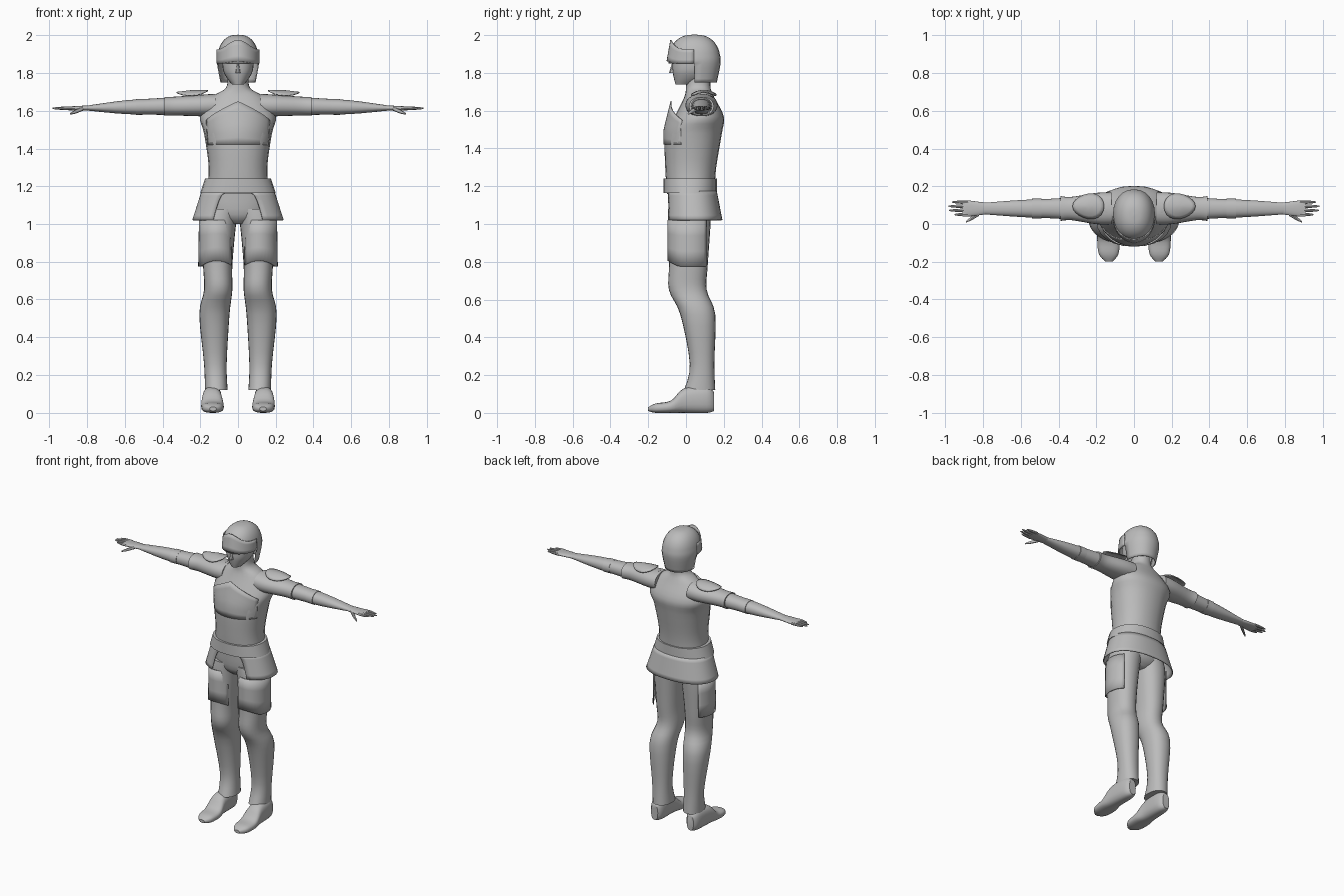
import bpy, bmesh
from math import sin, cos, pi, copysign, asin, radians

cube = bpy.data.objects.get("Cube")
if cube:
    bpy.data.objects.remove(cube, do_unlink=True)

grey = bpy.data.materials.new("plain grey")
grey.use_nodes = True
grey.diffuse_color = (0.5, 0.5, 0.5, 1)
shader = next(n for n in grey.node_tree.nodes if n.type == 'BSDF_PRINCIPLED')
shader.inputs["Base Color"].default_value = grey.diffuse_color


def finish(name, bm, mirror, thickness):
    bmesh.ops.remove_doubles(bm, verts=bm.verts, dist=0.0001)
    bmesh.ops.recalc_face_normals(bm, faces=bm.faces)
    mesh = bpy.data.meshes.new(name)
    bm.to_mesh(mesh)
    bm.free()
    mesh.materials.append(grey)
    obj = bpy.data.objects.new(name, mesh)
    bpy.context.collection.objects.link(obj)
    bpy.ops.object.select_all(action='DESELECT')
    obj.select_set(True)
    bpy.context.view_layer.objects.active = obj
    bpy.ops.object.shade_smooth_by_angle(angle=radians(40))
    if thickness:
        shell = obj.modifiers.new("shell", 'SOLIDIFY')
        shell.thickness = thickness
        shell.offset = 0
    if mirror:
        obj.modifiers.new("mirror", 'MIRROR')


def mix(start, end, t):
    return start + (end - start) * t


def rounded(t, power):
    """Point on a squared-off unit circle."""
    return [copysign(abs(w) ** (2 / power), w) for w in (cos(t), sin(t))]


def smooth_rings(rings, steps=4):
    """Add in-between rings along a smooth curve."""
    result = []
    for i in range(len(rings) - 1):
        before, start = rings[max(i - 1, 0)], rings[i]
        end, after = rings[i + 1], rings[min(i + 2, len(rings) - 1)]
        for k in range(steps):
            t = k / steps
            ring = []
            for a, b, c, d in zip(before, start, end, after):
                bend = (2 * a - 5 * b + 4 * c - d) * t + (3 * (b - c) + d - a) * t * t
                ring.append(b + (c - a + bend) * t / 2)
            result.append(ring)
    return result + [rings[-1]]


def loft(name, axis, rings, sides=24, power=2.2, mirror=False, keep=None, thickness=0):
    """A ring is its position on the axis, then the low and high limit of both other directions."""
    bm = bmesh.new()
    loops = []
    for position, low_a, high_a, low_b, high_b in smooth_rings(rings):
        loop = []
        for i in range(sides):
            c, s = rounded(2 * pi * i / sides, power)
            point = [mix(low_a, high_a, (c + 1) / 2), mix(low_b, high_b, (s + 1) / 2)]
            point.insert("xyz".index(axis), position)
            loop.append(bm.verts.new(point))
        loops.append(loop)
    for lower, upper in zip(loops, loops[1:]):
        for i in range(sides):
            j = (i + 1) % sides
            bm.faces.new((lower[i], lower[j], upper[j], upper[i]))
    bm.faces.new(loops[0])
    bm.faces.new(loops[-1])
    if keep:
        lost = [face for face in bm.faces if not keep(face.calc_center_median())]
        bmesh.ops.delete(bm, geom=lost, context='FACES')
    finish(name, bm, mirror, thickness)


def body(name, rows, **options):
    """Upright loft, symmetric in x: height, half width, front, back."""
    loft(name, "z", [(z, -w, w, front, back) for z, w, front, back in rows], **options)


def limb(name, rows):
    """Pair of sideways lofts on the gently sloping arm axis: reach, half depth, half height."""
    rings = []
    for x, depth, height in rows:
        centre = 1.632 - x * .022
        rings.append((x, .082 - depth, .082 + depth, centre - height, centre + height))
    loft(name, "x", rings, mirror=True)


def finger(name, start, end, radius):
    """Pair of tapering rods with rounded tips."""
    rings = []
    for t in (0, .5, .9, 1):
        x, y, z = (mix(a, b, t) for a, b in zip(start, end))
        r = radius * (1 - t ** 4 * .7)
        rings.append((x, y - r, y + r, z - r, z + r))
    loft(name, "x", rings, sides=8, mirror=True)


def sheet(name, surface, columns, rows, mirror=False):
    """Thin plate that follows surface(u, v)."""
    bm = bmesh.new()
    grid = [[bm.verts.new(surface(u / columns, v / rows)) for u in range(columns + 1)]
            for v in range(rows + 1)]
    for lower, upper in zip(grid, grid[1:]):
        for i in range(columns):
            bm.faces.new((lower[i], lower[i + 1], upper[i + 1], upper[i]))
    finish(name, bm, mirror, thickness=.006)


# Torso with neck, hips and belt
body("torso", [(1.16, .165, -.1, .15), (1.3, .155, -.11, .16), (1.48, .18, -.11, .19),
               (1.57, .2, -.06, .2), (1.67, .14, -.01, .15), (1.72, .065, 0, .13),
               (1.78, .055, 0, .13)])
body("hips", [(1, .06, -.04, .08), (1.05, .16, -.08, .13), (1.18, .165, -.09, .14)])
body("belt", [(1.165, .2, -.12, .163), (1.24, .175, -.12, .163)])


# Breastplate with a raised central point
def breastplate(u, v):
    t = mix(-1.1, 1.1, u)
    top = mix(1.65, 1.55, abs(2 * u - 1))
    z = mix(1.42, top, v)
    depth = .166 - max(0, z - 1.5) / 4
    return mix(.178, .188, v) * sin(t), .05 - depth * cos(t), z


sheet("breastplate", breastplate, columns=16, rows=6)


# Flared skirt, open at the front
def skirt(u, v):
    width, front, back = mix(.19, .24, v), mix(-.1, -.11, v), mix(.16, .19, v)
    edge = asin((.05 + .07 * v ** .5) / width)
    c, s = rounded(mix(edge, 2 * pi - edge, u), 2.3)
    return width * s, mix(back, front, (c + 1) / 2), mix(1.175, 1.02, v)


sheet("skirt", skirt, columns=32, rows=6)

# Face with nose
body("face", [(1.738, .03, -.055, .03), (1.775, .06, -.065, .1),
              (1.82, .08, -.072, .13), (1.9, .085, -.07, .14)])
body("nose", [(1.8, .014, -.09, -.04), (1.855, .006, -.073, -.04)], sides=8)

# Helmet: flared wall and dome, open below the brow
helmet_rows = [(1.75, .09, -.07, .16)]
for step in range(7):
    spread, rise = rounded(step / 6 * pi / 2, 2.4)
    helmet_rows.append((mix(1.85, 2, rise), .108 * spread,
                        .045 - .135 * spread, .045 + .135 * spread))
body("helmet", helmet_rows, thickness=.006, keep=lambda c: c.y > .05 or c.z > 1.85)


# Visor rising to a point
def visor(u, v):
    t = mix(-pi / 2, pi / 2, u)
    peak = abs(cos(t)) ** 5
    z = mix(1.85 + peak * .012, 1.925 + peak * .05, v)
    return .111 * sin(t), .042 - mix(.142, .122, v) * cos(t), z


sheet("visor", visor, columns=20, rows=4)

# Legs and feet
loft("legs", "z", [
    (.12, .055, .175, -.01, .155), (.26, .06, .18, .02, .15), (.52, .045, .205, -.03, .155),
    (.65, .03, .18, -.09, .11), (.78, .03, .185, -.09, .115), (1, .01, .195, -.09, .13),
    (1.08, -.01, .18, -.085, .13)], mirror=True)
loft("feet", "y", [
    (-.2, .115, .15, .01, .03), (-.16, .083, .186, 0, .05), (-.08, .075, .195, 0, .065),
    (-.01, .085, .19, 0, .13), (.11, .09, .18, 0, .14), (.148, .11, .16, .01, .11)],
    power=2.6, mirror=True)


# Thigh guards wrapping the outside, with a peaked lower edge
def thigh_guard(u, v):
    t = mix(-.9, 2.5, u)
    low = .775 + max(0, cos(t * 1.5)) * .03
    return .112 + mix(.096, .092, v) * sin(t), .018 - .112 * cos(t), mix(low, 1.02, v)


sheet("thigh_guards", thigh_guard, columns=18, rows=3, mirror=True)

# Arms with sleeves and bands
limb("arms", [(.14, .075, .06), (.4, .054, .045), (.6, .045, .036), (.8, .03, .013)])
limb("sleeves", [(.12, .085, .06), (.2, .083, .057), (.33, .062, .05), (.39, .066, .05)])
limb("arm_bands", [(.49, .052, .042), (.54, .052, .042)])


# Shoulder plates, tapering outward
def shoulder_plate(u, v):
    x, y = v * cos(2 * pi * u), v * sin(2 * pi * u)
    drop = max(0, x) * .01 + y * y * .026
    return .242 + .084 * x, .094 + .066 * y * (1 - x / 5), 1.707 - drop


sheet("shoulder_plates", shoulder_plate, columns=20, rows=4, mirror=True)

# Hands
limb("palms", [(.78, .03, .014), (.88, .043, .011), (.91, .041, .008)])
for i, name in enumerate(("index", "middle", "ring", "little")):
    y = .05 + i * .022
    tip = .985 - (i - 1.7) ** 2 * .012
    finger(name + "_fingers", (.88, y, 1.613), (tip, y, 1.613), .009)
finger("thumbs", (.82, .055, 1.612), (.89, .012, 1.583), .011)
